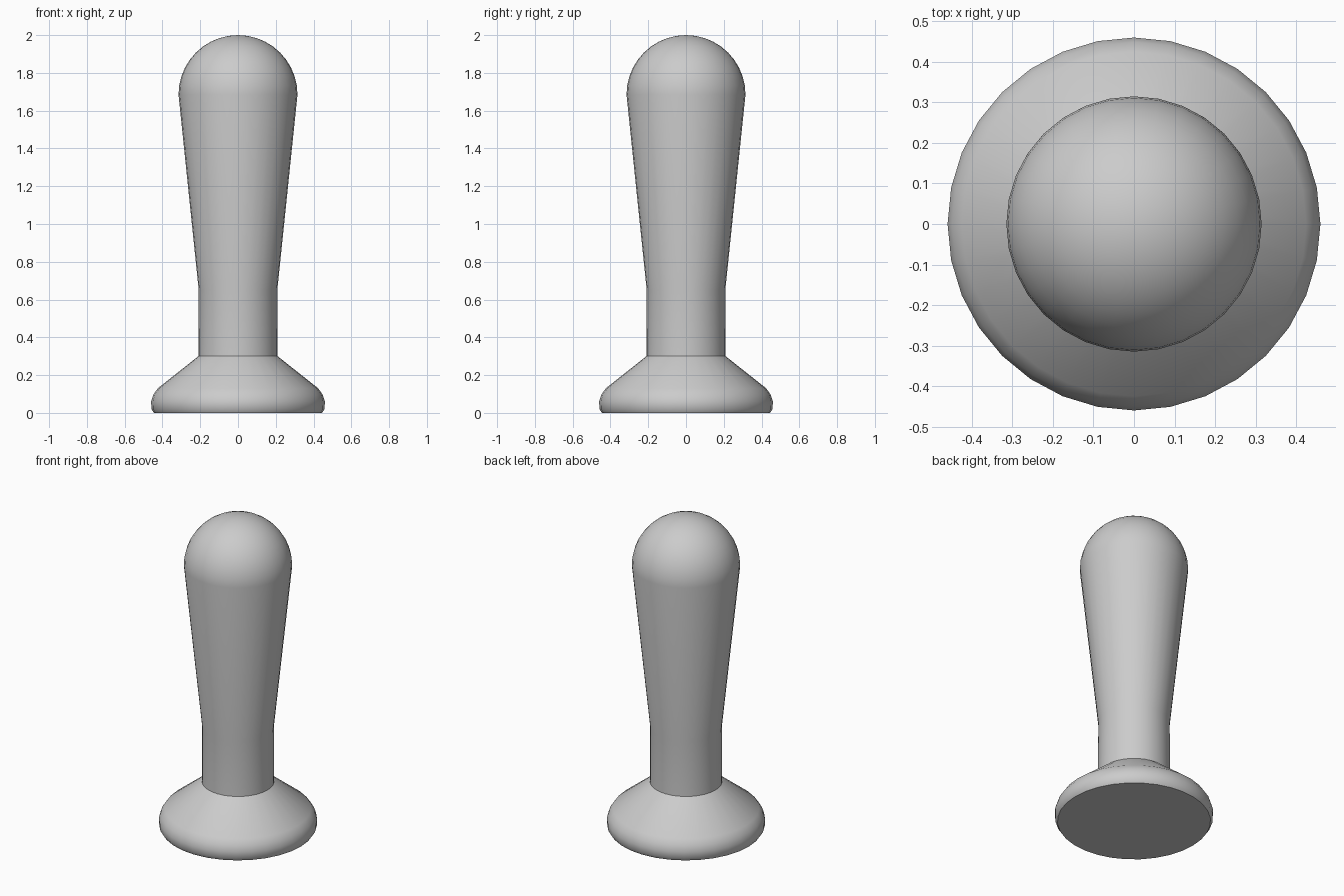
import bpy
import math

if "Cube" in bpy.data.objects:
    bpy.data.objects.remove(bpy.data.objects["Cube"], do_unlink=True)

SIDES = 32

grey = bpy.data.materials.new("plain grey")
grey.use_nodes = True
colour = (0.6, 0.6, 0.6, 1)
grey.diffuse_color = colour
grey.node_tree.nodes["Principled BSDF"].inputs["Base Color"].default_value = colour


def lathe(name, profile, cap_bottom=False):
    """Revolve (radius, height) points around z; a zero radius becomes a pole."""
    verts, faces, rings = [], [], []
    for r, z in profile:
        count = 1 if r < 1e-5 else SIDES
        start = len(verts)
        for i in range(count):
            a = math.tau * i / SIDES
            verts.append((r * math.cos(a), r * math.sin(a), z))
        rings.append([start + i % count for i in range(SIDES)])
    for low, high in zip(rings, rings[1:]):
        for i in range(SIDES):
            j = (i + 1) % SIDES
            quad = [low[i], low[j], high[j], high[i]]
            faces.append(list(dict.fromkeys(quad)))
    if cap_bottom:
        faces.append(rings[0][::-1])
    mesh = bpy.data.meshes.new(name)
    mesh.from_pydata(verts, [], faces)
    mesh.materials.append(grey)
    obj = bpy.data.objects.new(name, mesh)
    bpy.context.collection.objects.link(obj)
    bpy.ops.object.select_all(action='DESELECT')
    obj.select_set(True)
    bpy.context.view_layer.objects.active = obj
    bpy.ops.object.shade_smooth_by_angle(angle=math.radians(32))
    return obj


# Domed head, flared body and straight neck, joined to the sloping foot
head_radius, head_z, steps = 0.315, 1.685, 10
dome = [(head_radius * math.cos(math.pi / 2 * i / steps),
         head_z + head_radius * math.sin(math.pi / 2 * i / steps))
        for i in range(steps + 1)]
foot = [(0.445, 0), (0.458, 0.02), (0.46, 0.06), (0.449, 0.095),
        (0.425, 0.13), (0.21, 0.3)]
neck = [(0.208, 0.65)]
lathe("peg", foot + neck + dome, cap_bottom=True)
